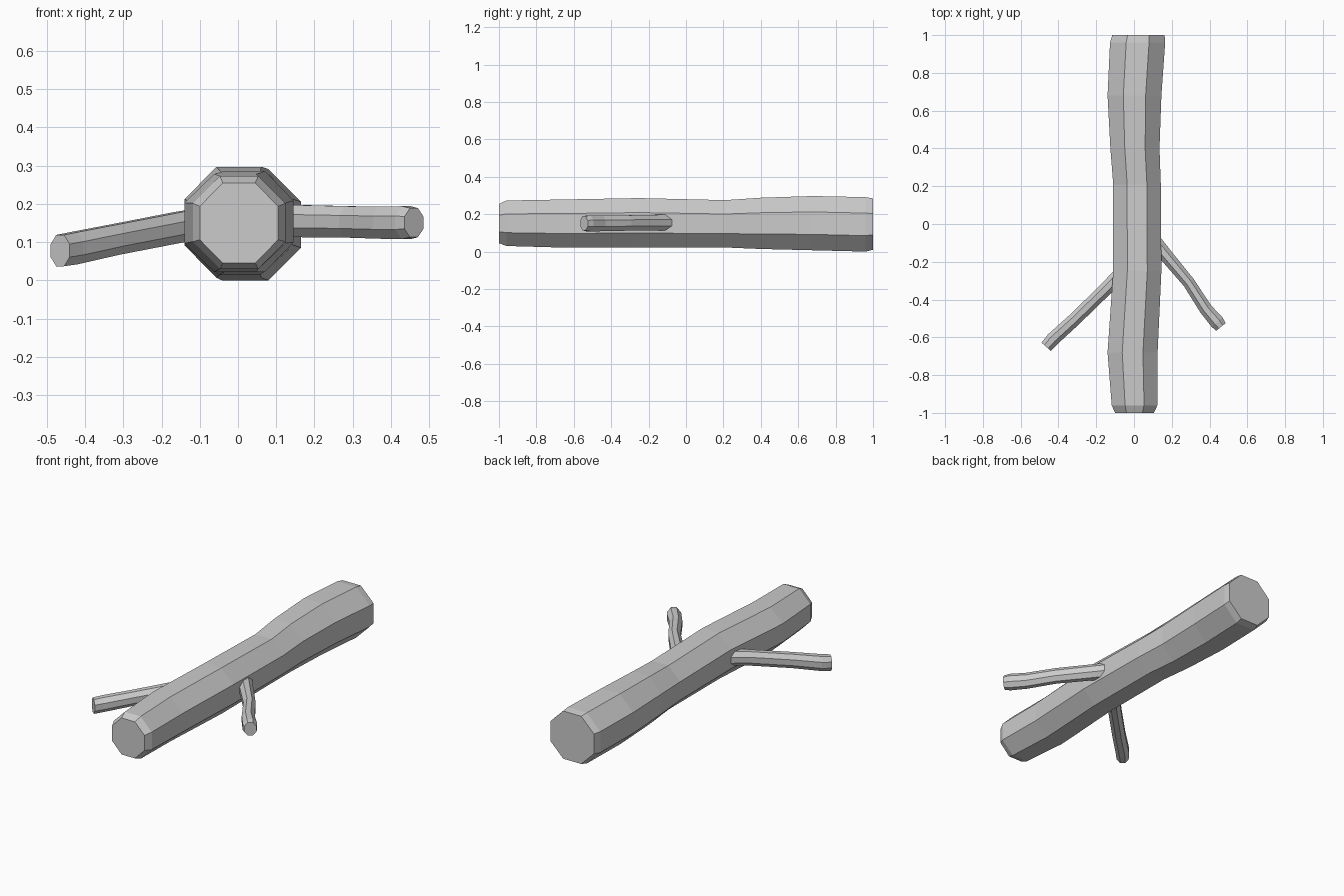
import bpy, bmesh, math
from mathutils import Vector

if "Cube" in bpy.data.objects:
    bpy.data.objects.remove(bpy.data.objects["Cube"])

SIDES = 8


def tube(name, rings):
    """Skin octagonal rings; ring = (centre, side axis, half width, half height)."""
    bm = bmesh.new()
    loops = []
    for centre, side, half_w, half_h in rings:
        loop = []
        for i in range(SIDES):
            a = math.tau * (i + 0.5) / SIDES
            k = 1 / math.cos(math.pi / SIDES)
            p = centre + side * (half_w * k * math.cos(a)) + Vector((0, 0, half_h * k * math.sin(a)))
            loop.append(bm.verts.new(p))
        loops.append(loop)
    for a, b in zip(loops, loops[1:]):
        for i in range(SIDES):
            j = (i + 1) % SIDES
            bm.faces.new((a[i], a[j], b[j], b[i]))
    bm.faces.new(loops[0])
    bm.faces.new(loops[-1])
    bmesh.ops.recalc_face_normals(bm, faces=bm.faces)
    mesh = bpy.data.meshes.new(name)
    bm.to_mesh(mesh)
    bm.free()
    obj = bpy.data.objects.new(name, mesh)
    bpy.context.collection.objects.link(obj)
    return obj


# Trunk outline: y, left x, right x, bottom z, top z
trunk = [
    (-1.00, -0.10, 0.105, 0.045, 0.255),
    (-0.96, -0.118, 0.124, 0.03, 0.273),
    (-0.68, -0.14, 0.125, 0.022, 0.278),
    (-0.25, -0.11, 0.145, 0.022, 0.286),
    (0.21, -0.11, 0.142, 0.022, 0.275),
    (0.40, -0.125, 0.135, 0.014, 0.288),
    (0.68, -0.14, 0.145, 0.007, 0.297),
    (0.96, -0.127, 0.165, 0.00, 0.291),
    (1.00, -0.115, 0.162, 0.01, 0.284),
]
tube("log_trunk", [
    (Vector(((l + r) / 2, y, (b + t) / 2)), Vector((1, 0, 0)), (r - l) / 2, (t - b) / 2)
    for y, l, r, b, t in trunk])


def branch(name, path):
    """Branch along (x, y, z, half width, half height) points."""
    pts = [Vector(p[:3]) for p in path]
    rings = []
    for i, p in enumerate(path):
        d = pts[min(i + 1, len(pts) - 1)] - pts[max(i - 1, 0)]
        side = Vector((d.y, -d.x, 0)).normalized()
        rings.append((pts[i], side, p[3], p[4]))
    return tube(name, rings)


# Side branches, rooted inside the trunk
branch("left_branch", [
    (-0.03, -0.22, 0.155, 0.038, 0.042),
    (-0.15, -0.345, 0.14, 0.035, 0.04),
    (-0.32, -0.51, 0.107, 0.035, 0.04),
    (-0.43, -0.61, 0.084, 0.036, 0.042),
    (-0.465, -0.65, 0.078, 0.033, 0.041),
])
branch("right_branch", [
    (0.06, -0.03, 0.155, 0.038, 0.042),
    (0.16, -0.155, 0.155, 0.036, 0.042),
    (0.29, -0.31, 0.153, 0.032, 0.041),
    (0.38, -0.45, 0.151, 0.034, 0.042),
    (0.44, -0.52, 0.151, 0.038, 0.043),
    (0.46, -0.545, 0.151, 0.032, 0.038),
])
